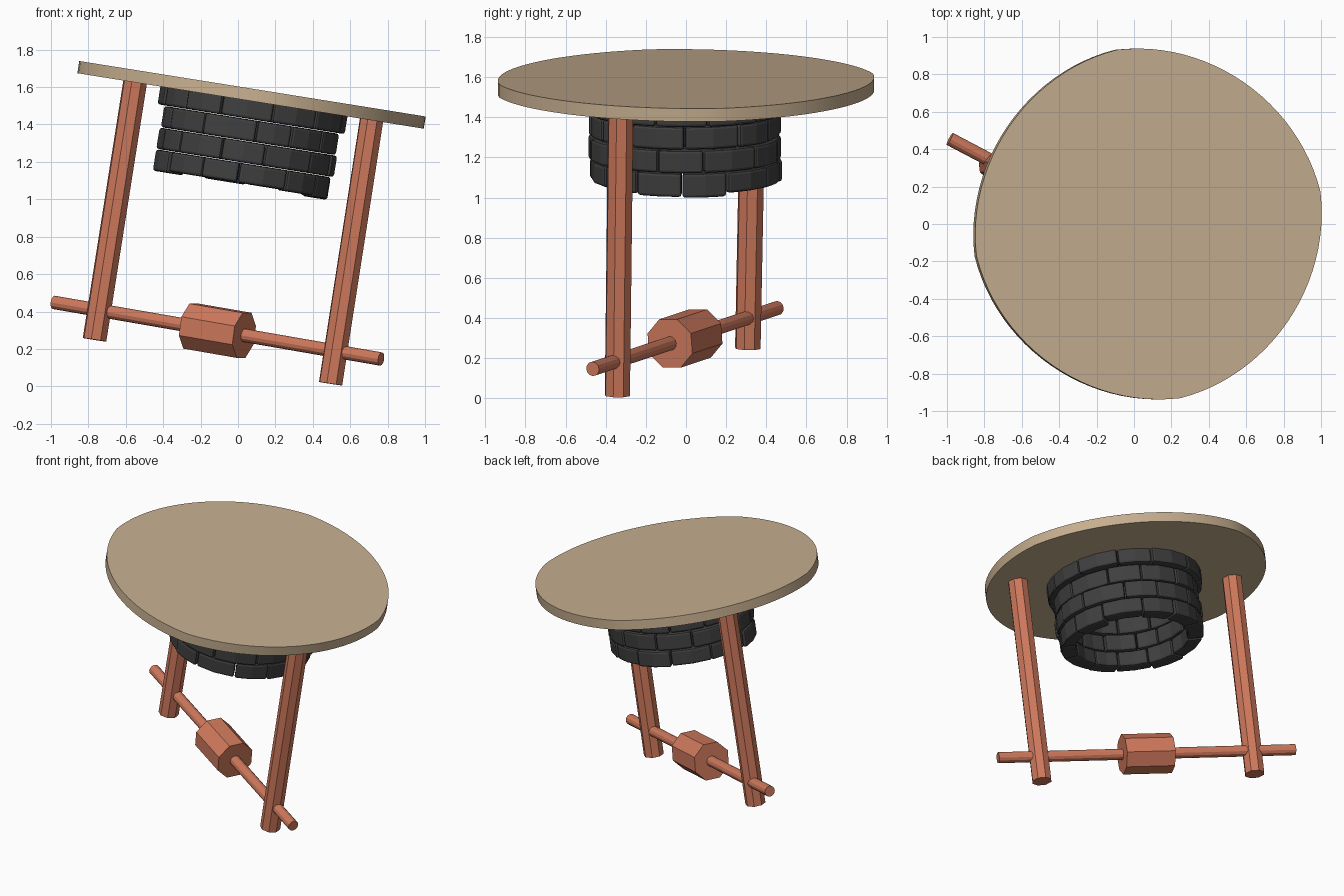
import bpy, bmesh, math, random
from mathutils import Vector, Matrix

if "Cube" in bpy.data.objects:
    bpy.data.objects.remove(bpy.data.objects["Cube"])

random.seed(4)


def material(name, rgb):
    m = bpy.data.materials.new(name)
    m.diffuse_color = (*rgb, 1)
    m.use_nodes = True
    m.node_tree.nodes["Principled BSDF"].inputs["Base Color"].default_value = m.diffuse_color
    return m


TAN = material("tan ground", (0.57, 0.43, 0.28))
WOOD = material("orange wood", (0.62, 0.19, 0.107))
STONE = material("dark stone", (0.05, 0.05, 0.05))


def finish(bm, name, mat, matrix=Matrix()):
    bmesh.ops.recalc_face_normals(bm, faces=bm.faces)
    me = bpy.data.meshes.new(name)
    bm.to_mesh(me)
    bm.free()
    me.materials.append(mat)
    ob = bpy.data.objects.new(name, me)
    ob.matrix_world = matrix
    bpy.context.collection.objects.link(ob)
    return ob


# Tilted frame of the upside-down well: origin on the underside of the disc
TILT = Matrix.Translation((0.067, 0, 1.526)) @ Matrix.Rotation(math.radians(9.1), 4, 'Y')


def rod(name, a, b, radius, sides, spin=0.0):
    """Prism between two world points."""
    a, b = Vector(a), Vector(b)
    bm = bmesh.new()
    bmesh.ops.create_cone(bm, cap_ends=True, segments=sides, radius1=radius,
                          radius2=radius, depth=(b - a).length)
    rot = (b - a).to_track_quat('Z', 'Y').to_matrix().to_4x4()
    return finish(bm, name, WOOD,
                  Matrix.Translation((a + b) / 2) @ rot @ Matrix.Rotation(spin, 4, 'Z'))


# Ground disc: nearly round, with four faint corners
bm = bmesh.new()
N, corner = 96, math.radians(10.5)
ring = []
for i in range(N):
    t = 2 * math.pi * i / N
    r = 0.947 - 0.03 * abs(math.sin(2 * t))
    ring.append(bm.verts.new((r * math.cos(t + corner), r * math.sin(t + corner), 0)))
base = bm.faces.new(ring)
ext = bmesh.ops.extrude_face_region(bm, geom=[base])
bmesh.ops.translate(bm, vec=(0, 0, 0.066),
                    verts=[v for v in ext['geom'] if isinstance(v, bmesh.types.BMVert)])
disc = finish(bm, "ground_disc", TAN, TILT)
bpy.context.view_layer.objects.active = disc
disc.select_set(True)
bpy.ops.object.shade_smooth_by_angle(angle=math.radians(20))


# Stone ring: four staggered rows of uneven curved blocks
def stone(bm, a0, a1, r0, r1, z0, z1):
    cuts = []
    for k in range(3):
        a = a0 + (a1 - a0) * k / 2
        c, s = math.cos(a), math.sin(a)
        cuts.append([bm.verts.new((r * c, r * s, z))
                     for r, z in ((r0, z0), (r1, z0), (r1, z1), (r0, z1))])
    for p, q in zip(cuts, cuts[1:]):
        for k in range(4):
            bm.faces.new((p[k], p[(k + 1) % 4], q[(k + 1) % 4], q[k]))
    bm.faces.new(cuts[0])
    bm.faces.new(cuts[-1])


bm = bmesh.new()
COUNT, HEIGHT = 12, 0.118
for row, radius in enumerate((0.474, 0.480, 0.478, 0.505)):
    z = -0.45 + row * HEIGHT
    step = 2 * math.pi / COUNT
    joints = [step * (i + 0.5 * (row % 2) + random.uniform(-0.16, 0.16)) for i in range(COUNT)]
    joints.append(joints[0] + 2 * math.pi)
    for a0, a1 in zip(joints, joints[1:]):
        low = random.uniform(-0.012, 0.012) if row == 0 else 0
        stone(bm, a0 + 0.006, a1 - 0.006, 0.372 + random.uniform(-0.008, 0.008),
              radius + random.uniform(-0.008, 0.008), z + low, z + HEIGHT - 0.003)
well = finish(bm, "stone_ring", STONE, TILT @ Matrix.Translation((0.02, 0, 0)))
bevel = well.modifiers.new("worn_edges", 'BEVEL')
bevel.width = 0.014
bevel.segments = 2
bevel.limit_method = 'ANGLE'
bevel.angle_limit = math.radians(40)

# Two octagonal posts
rod("left_post", (-0.767, 0.308, 0.249), (-0.548, 0.335, 1.64), 0.066, 8, math.pi / 8)
rod("right_post", (0.495, -0.342, 0.014), (0.718, -0.325, 1.45), 0.066, 8, math.pi / 8)

# Winch axle and octagonal drum
A, B = Vector((-0.985, 0.455, 0.449)), Vector((0.765, -0.465, 0.146))
rod("winch_axle", A, B, 0.036, 12)
mid, axis = (A + B) / 2, (B - A).normalized()
rod("winch_drum", mid - axis * 0.163, mid + axis * 0.163, 0.132, 8, math.pi / 8)
